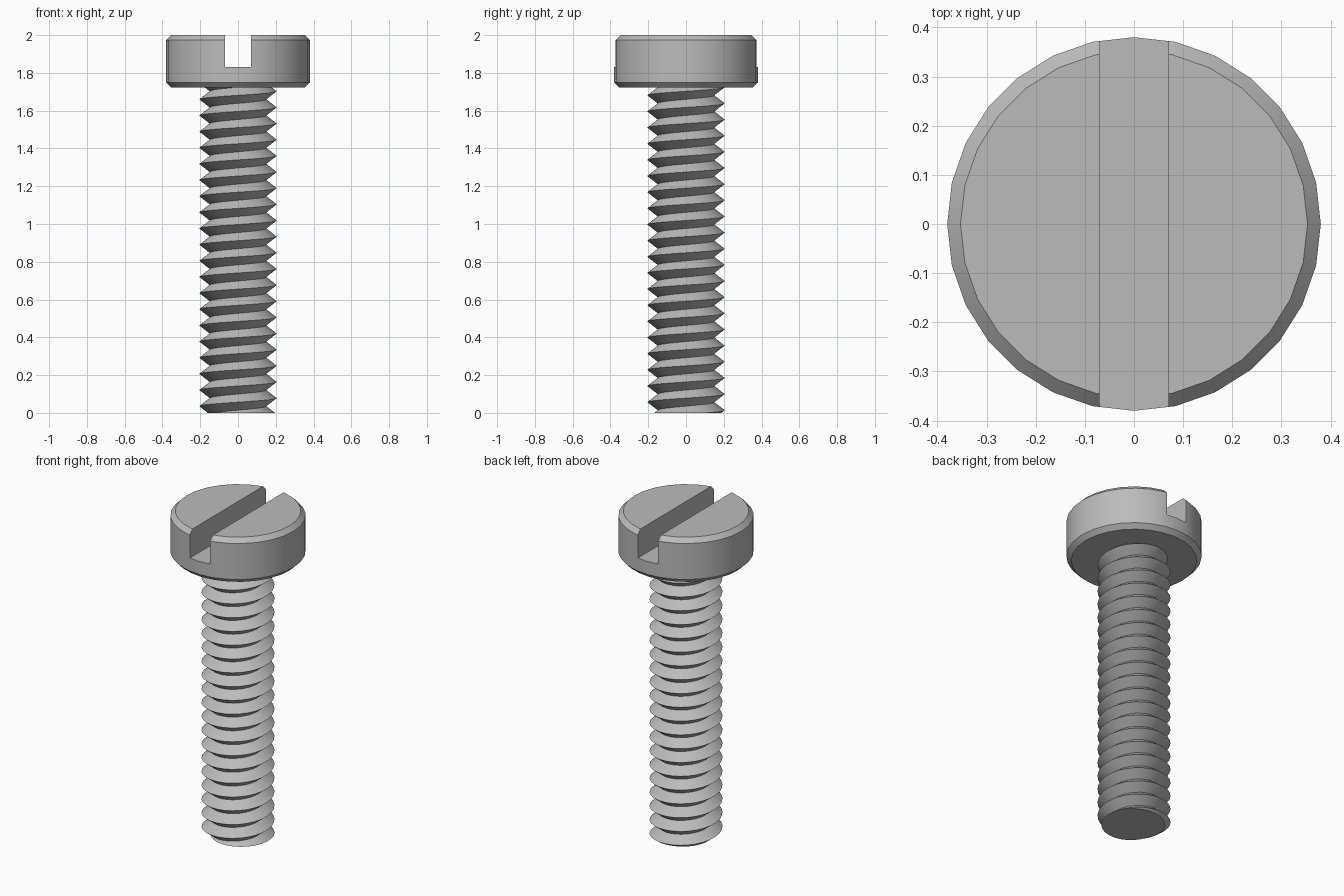
import bpy, bmesh
from math import sin, cos, pi, radians

default = bpy.data.objects.get("Cube")
if default:
    bpy.data.objects.remove(default, do_unlink=True)

# Material
steel = bpy.data.materials.new("steel_grey")
steel.use_nodes = True
COLOR = (0.5, 0.5, 0.5, 1)
steel.diffuse_color = COLOR
steel.node_tree.nodes["Principled BSDF"].inputs["Base Color"].default_value = COLOR

SIDES = 28
HEAD_BOTTOM, HEAD_TOP = 1.723, 2.0
CHAMFER = 0.027
HEAD_R = 0.38
SLOT_HALF, SLOT_FLOOR = 0.07, 1.83
CREST_R, ROOT_R = 0.205, 0.15
PITCH = 0.0855
CREST_Z = 1.66           # height of one crest on the right side (-x)


def finish(name, bm):
    bmesh.ops.recalc_face_normals(bm, faces=bm.faces)
    mesh = bpy.data.meshes.new(name)
    bm.to_mesh(mesh)
    bm.free()
    mesh.materials.append(steel)
    obj = bpy.data.objects.new(name, mesh)
    bpy.context.collection.objects.link(obj)
    return obj


def activate(obj):
    bpy.ops.object.select_all(action="DESELECT")
    obj.select_set(True)
    bpy.context.view_layer.objects.active = obj


# Head: chamfered disc
bm = bmesh.new()
profile = [(HEAD_R - CHAMFER, HEAD_BOTTOM), (HEAD_R, HEAD_BOTTOM + CHAMFER),
           (HEAD_R, HEAD_TOP - CHAMFER), (HEAD_R - CHAMFER, HEAD_TOP)]
rings = [[bm.verts.new((r * cos(2 * pi * i / SIDES), r * sin(2 * pi * i / SIDES), z))
          for i in range(SIDES)] for r, z in profile]
for low, high in zip(rings, rings[1:]):
    for i in range(SIDES):
        j = (i + 1) % SIDES
        bm.faces.new((low[i], low[j], high[j], high[i]))
bm.faces.new(rings[0])
bm.faces.new(rings[-1])
head = finish("head", bm)

# Driver slot cut across the head
bm = bmesh.new()
bmesh.ops.create_cube(bm, size=1)
bmesh.ops.scale(bm, vec=(2 * SLOT_HALF, 1, 0.4), verts=bm.verts)
bmesh.ops.translate(bm, vec=(0, 0, SLOT_FLOOR + 0.2), verts=bm.verts)
cutter = finish("slot_cutter", bm)
cutter.hide_render = True
activate(head)
cut = head.modifiers.new("slot", "BOOLEAN")
cut.operation, cut.object, cut.solver = "DIFFERENCE", cutter, "EXACT"
bpy.ops.object.modifier_apply(modifier=cut.name)
bpy.data.objects.remove(cutter, do_unlink=True)

# Threaded shank: a right-handed helical V profile
bm = bmesh.new()
start = CREST_Z - 22 * PITCH
turns = 25
root, crest = [], []
for i in range(turns * SIDES + 1):
    a = pi + 2 * pi * i / SIDES
    z = start + PITCH * i / SIDES
    root.append(bm.verts.new((ROOT_R * cos(a), ROOT_R * sin(a), z - PITCH / 2)))
    crest.append(bm.verts.new((CREST_R * cos(a), CREST_R * sin(a), z)))
for i in range((turns - 1) * SIDES):
    n = i + SIDES
    bm.faces.new((root[i], root[i + 1], crest[i + 1], crest[i]))
    bm.faces.new((crest[i], crest[i + 1], root[n + 1], root[n]))


def trim(z, up):
    geom = bm.verts[:] + bm.edges[:] + bm.faces[:]
    bmesh.ops.bisect_plane(bm, geom=geom, plane_co=(0, 0, z), plane_no=(0, 0, up),
                           clear_outer=True)
    rim = [e for e in bm.edges if all(abs(v.co.z - z) < 1e-4 for v in e.verts)]
    bmesh.ops.contextual_create(bm, geom=rim)


trim(0, -1)
trim(HEAD_BOTTOM + 0.01, 1)
loose = [v for v in bm.verts if not v.link_faces]
bmesh.ops.delete(bm, geom=loose, context="VERTS")
shank = finish("threaded_shank", bm)

# Smooth round surfaces, sharp edges kept
for obj in (head, shank):
    activate(obj)
    bpy.ops.object.shade_smooth_by_angle(angle=radians(30))
